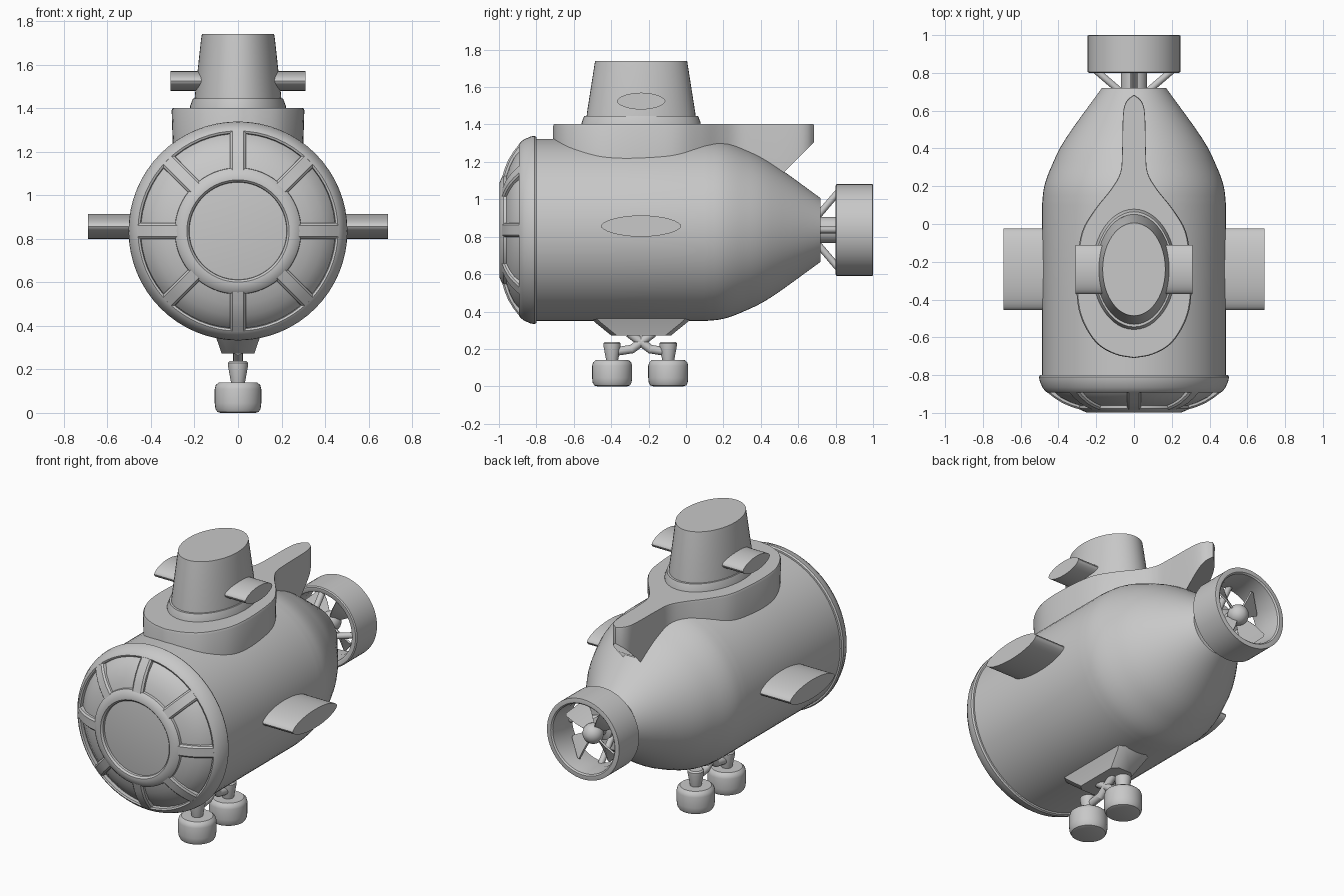
import bpy, bmesh, math
from mathutils import Vector, Matrix

if "Cube" in bpy.data.objects:
    bpy.data.objects.remove(bpy.data.objects["Cube"])

grey = bpy.data.materials.new("light hull grey")
grey.diffuse_color = (0.58, 0.58, 0.58, 1)
grey.use_nodes = True
grey.node_tree.nodes["Principled BSDF"].inputs["Base Color"].default_value = grey.diffuse_color
AXIS_Z = 0.836  # height of the hull centre line
MID_Y = -0.24   # fore-aft centre of the tower and keel


def finish(name, bm, angle=35):
    bmesh.ops.recalc_face_normals(bm, faces=bm.faces)
    me = bpy.data.meshes.new(name)
    bm.to_mesh(me)
    bm.free()
    me.materials.append(grey)
    me.polygons.foreach_set("use_smooth", [True] * len(me.polygons))
    me.set_sharp_from_angle(angle=math.radians(angle))
    ob = bpy.data.objects.new(name, me)
    bpy.context.collection.objects.link(ob)
    return ob


def loft(name, rings, caps=True, closed=False, **kw):
    """Skin a series of matching closed rings."""
    bm = bmesh.new()
    vs = [[bm.verts.new(p) for p in r] for r in rings]
    n = len(vs[0])
    pairs = list(zip(vs, vs[1:])) + ([(vs[-1], vs[0])] if closed else [])
    for a, b in pairs:
        for i in range(n):
            j = (i + 1) % n
            bm.faces.new((a[i], a[j], b[j], b[i]))
    if caps and not closed:
        bm.faces.new(vs[0])
        bm.faces.new(vs[-1])
    return finish(name, bm, **kw)


def lathe(name, profile, n=64, **kw):
    """Revolve (radius, y) points about the hull centre line."""
    t = [2 * math.pi * i / n for i in range(n)]
    return loft(name, [[(r * math.cos(a), y, AXIS_Z + r * math.sin(a)) for a in t]
                       for r, y in profile], **kw)


def turned(name, profile, cy, n=32, **kw):
    """Stack of upright ellipses: (half x, half y, z)."""
    t = [2 * math.pi * i / n for i in range(n)]
    return loft(name, [[(rx * math.cos(a), cy + ry * math.sin(a), z) for a in t]
                       for rx, ry, z in profile], **kw)


def rod(name, a, b, r, n=12):
    a, b = Vector(a), Vector(b)
    q = (b - a).to_track_quat('Z', 'Y')
    ring = [q @ Vector((r * math.cos(k * math.tau / n), r * math.sin(k * math.tau / n), 0))
            for k in range(n)]
    return loft(name, [[a + p for p in ring], [b + p for p in ring]])


def smooth_path(pts, steps=6):
    """Catmull-Rom subdivision of an open 2D path."""
    p = [Vector(q) for q in pts]
    p = [2 * p[0] - p[1]] + p + [2 * p[-1] - p[-2]]
    out = []
    for a, b, c, d in zip(p, p[1:], p[2:], p[3:]):
        for k in range(steps):
            t = k / steps
            out.append(0.5 * (2 * b + (c - a) * t + (2 * a - 5 * b + 4 * c - d) * t * t
                              + (3 * b - a - 3 * c + d) * t ** 3))
    return out + [p[-2]]


# Hull with tapered tail
tail = smooth_path([(0.487, 0.1), (0.475, 0.2), (0.435, 0.31), (0.36, 0.455), (0.17, 0.72)], 4)
lathe("hull", [(0.487, -0.81), (0.487, -0.4)] + [tuple(p) for p in tail])

# Front window: dome glass, flat centre pane, rim, inner ring and ribs
lathe("window_glass", [(0.47, -0.81), (0.45, -0.865), (0.39, -0.918), (0.34, -0.943),
                       (0.285, -0.962), (0.22, -0.975)])
lathe("window_rim", [(0.47, -0.80), (0.497, -0.80), (0.503, -0.81), (0.5, -0.83), (0.485, -0.865),
                     (0.47, -0.885), (0.46, -0.892), (0.45, -0.888), (0.445, -0.86)], closed=True)
lathe("window_inner_ring", [(0.292, -0.95), (0.29, -0.976), (0.278, -0.987), (0.25, -0.998),
                            (0.235, -0.998), (0.225, -0.988), (0.222, -0.96)], closed=True)
rib = [(0.465, -0.887), (0.42, -0.922), (0.375, -0.95), (0.33, -0.969), (0.27, -0.987)]
section = [(-0.038, 0.04), (-0.036, 0.01), (-0.026, 0), (0.026, 0), (0.036, 0.01), (0.038, 0.04)]
for k in range(8):
    rot = Matrix.Rotation(k * math.pi / 4, 3, 'Y')
    loft("window_rib", [[rot @ Vector((w, y + d, r)) + Vector((0, 0, AXIS_Z))
                         for w, d in section] for r, y in rib])

# Deck: teardrop plan that narrows into a tail fin with a raked underside
side = smooth_path([(0, -0.71), (0.1, -0.69), (0.2, -0.63), (0.275, -0.51), (0.303, -0.38),
                    (0.3, -0.2), (0.275, -0.04), (0.205, 0.08), (0.125, 0.18), (0.073, 0.27),
                    (0.063, 0.38), (0.058, 0.58), (0.04, 0.65), (0, 0.685)], 4)
plan = [tuple(p) for p in side] + [(-p.x, p.y) for p in side[-2:0:-1]]


def underside(y):
    return 1.1 if y < 0.48 else 1.305 - (0.685 - y) * 1.0


loft("deck", [[(x * 0.97, y, underside(y)) for x, y in plan],
              [(x, y, 1.39) for x, y in plan],
              [(x * 0.98, y * 0.995, 1.402) for x, y in plan]])

# Conning tower on its flange
turned("tower_flange", [(0.222, 0.32, 1.39), (0.22, 0.318, 1.41), (0.207, 0.305, 1.445)], MID_Y, 48)
turned("tower", [(0.2, 0.292, 1.43), (0.198, 0.29, 1.46), (0.17, 0.25, 1.715),
                 (0.166, 0.246, 1.74)], MID_Y, 48)


# Diving planes with a lens section, on both sides
def plane(name, x0, x1, z, half_y, half_z):
    t = [math.tau * i / 32 for i in range(32)]
    ring = [(MID_Y + half_y * math.cos(a),
             z + half_z * math.copysign(abs(math.sin(a)) ** 1.15, math.sin(a))) for a in t]
    for s in (-1, 1):
        loft(name, [[(s * x, y, h) for y, h in ring] for x in (x0, x1)])


plane("tower_plane", 0.1, 0.31, 1.525, 0.13, 0.045)
plane("hull_plane", 0.4, 0.69, 0.857, 0.215, 0.057)


# Keel block
def slab(hx, hy, z):
    c = 0.03
    q = [(hx, hy - c), (hx - c, hy), (c - hx, hy), (-hx, hy - c),
         (-hx, c - hy), (c - hx, -hy), (hx - c, -hy), (hx, c - hy)]
    return [(x, MID_Y + y, z) for x, y in q]


loft("keel", [slab(0.12, 0.29, 0.39), slab(0.1, 0.25, 0.345), slab(0.075, 0.16, 0.272)])

# Landing feet: drum, neck and bent, crossing struts
for s in (-1, 1):
    cy = MID_Y - 0.005 + s * 0.15
    turned("foot_drum", [(r, r, z) for r, z in ((0.08, 0), (0.096, 0.005), (0.104, 0.02), (0.107, 0.045),
                         (0.107, 0.11), (0.102, 0.128), (0.088, 0.14))], cy)
    turned("foot_neck", [(r, r, z) for r, z in ((0.03, 0.13), (0.034, 0.15), (0.046, 0.215),
                         (0.046, 0.23), (0.038, 0.238))], cy, 24)
    rod("foot_strut_lower", (0, cy, 0.183), (0, MID_Y + s * 0.045, 0.2), 0.023)
    rod("foot_strut_upper", (0, MID_Y + s * 0.055, 0.195), (0, MID_Y - s * 0.065, 0.285), 0.023)

# Propeller duct, shaft and duct struts
lathe("propeller_duct", [(0.245, 0.805), (0.245, 0.998), (0.237, 1.0), (0.218, 1.0), (0.21, 0.992),
                         (0.2, 0.9), (0.21, 0.805), (0.218, 0.8), (0.238, 0.8)], closed=True)
lathe("propeller_shaft", [(0.07, 0.7), (0.07, 0.82), (0.04, 0.83), (0.035, 0.88)], 24)
lathe("propeller_hub", [(0.06 * math.sin(a), 0.9 - 0.06 * math.cos(a))
                        for a in [math.pi * (i + 0.3) / 10.6 for i in range(11)]], 24)
for k in range(4):
    a = k * math.pi / 2
    c, s = math.cos(a), math.sin(a)
    rod("duct_strut", (0.07 * c, 0.7, AXIS_Z + 0.07 * s), (0.222 * c, 0.83, AXIS_Z + 0.222 * s), 0.018)

# Propeller blades, pitched and widening outwards
for k in range(4):
    rot = Matrix.Rotation(k * math.pi / 2 + math.pi / 4, 3, 'Y')
    rings = []
    for r, w, pitch in ((0.03, 0.025, 0.9), (0.1, 0.055, 0.7), (0.17, 0.075, 0.5), (0.18, 0.065, 0.5)):
        c, s = math.cos(pitch), math.sin(pitch)
        rings.append([rot @ Vector((u * c - v * s, u * s + v * c, r)) + Vector((0, 0.89, AXIS_Z))
                      for u, v in ((-w, -0.005), (w, -0.005), (w, 0.005), (-w, 0.005))])
    loft("propeller_blade", rings)
